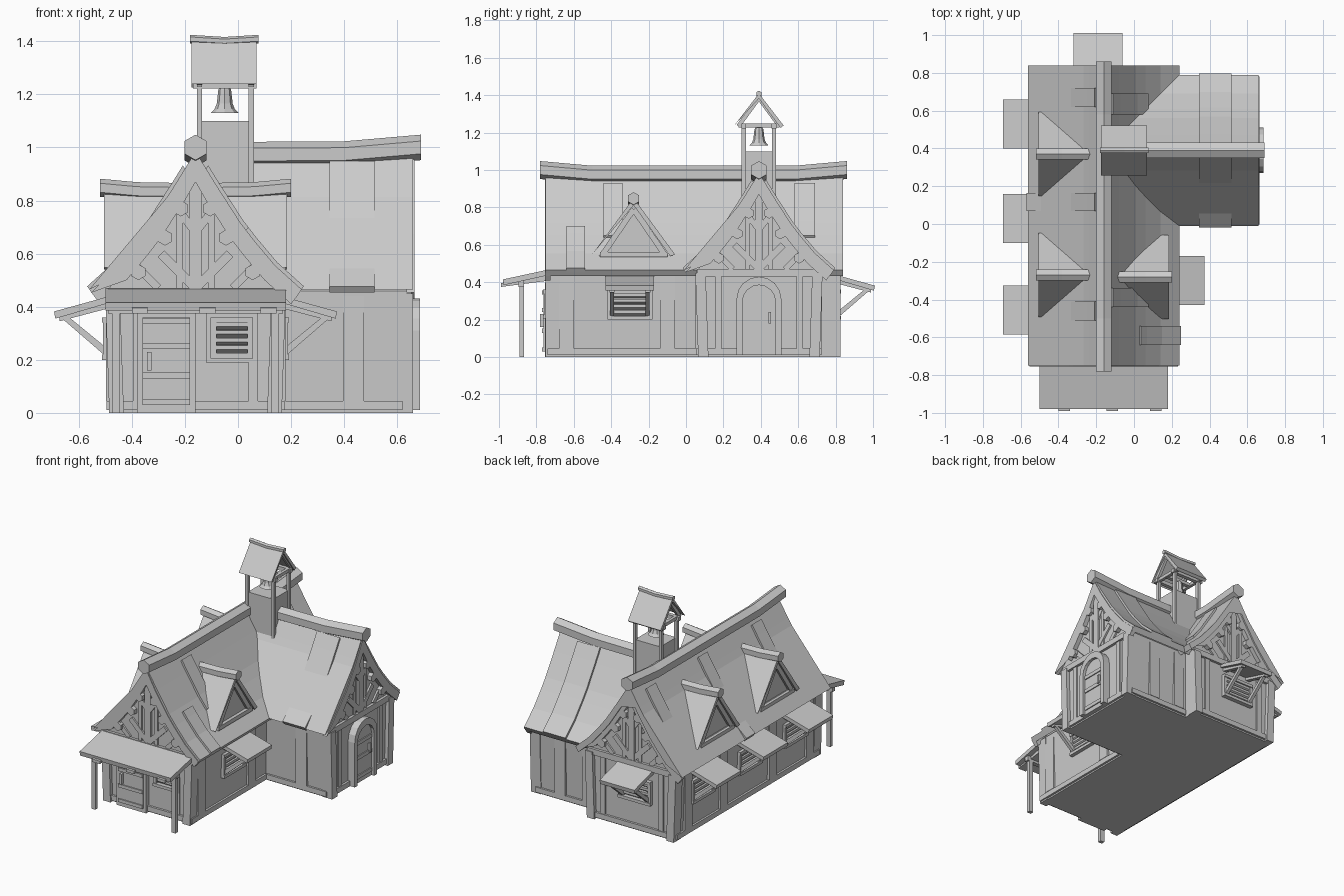
import bpy, bmesh, math
from mathutils import Matrix, Vector

if "Cube" in bpy.data.objects:
    bpy.data.objects.remove(bpy.data.objects["Cube"])

GREY = (0.6, 0.6, 0.6, 1)
mat = bpy.data.materials.new("plain grey")
mat.use_nodes = True
mat.diffuse_color = GREY
mat.node_tree.nodes["Principled BSDF"].inputs["Base Color"].default_value = GREY


def frame(x, y, deg):
    """Facade frame: local x runs along it, local -y points outward."""
    return Matrix.Translation((x, y, 0)) @ Matrix.Rotation(math.radians(deg), 4, 'Z')


def loft(name, rings, M):
    """Closed solid through rings of equal point count."""
    bm = bmesh.new()
    vs = [[bm.verts.new(M @ Vector(p)) for p in r] for r in rings]
    n = len(vs[0])
    for a, b in zip(vs, vs[1:]):
        for i in range(n):
            bm.faces.new((a[i], a[(i + 1) % n], b[(i + 1) % n], b[i]))
    bm.faces.new(vs[0])
    bm.faces.new(vs[-1])
    bmesh.ops.recalc_face_normals(bm, faces=bm.faces)
    me = bpy.data.meshes.new(name)
    bm.to_mesh(me)
    bm.free()
    me.materials.append(mat)
    ob = bpy.data.objects.new(name, me)
    bpy.context.collection.objects.link(ob)


def prism(name, pts, t0, t1, M):
    """Facade outline (x, z) pushed between outward distances t0 and t1."""
    loft(name, [[(x, -t, z) for x, z in pts] for t in (t0, t1)], M)


def side_prism(name, pts, x0, x1, M):
    """Side outline (outward, z) stretched from x0 to x1."""
    loft(name, [[(x, -d, z) for d, z in pts] for x in (x0, x1)], M)


def rect(name, x0, x1, z0, z1, t0, t1, M):
    prism(name, [(x0, z0), (x1, z0), (x1, z1), (x0, z1)], t0, t1, M)


def bar(name, p, q, w, t0, t1, M):
    p, q = Vector(p), Vector(q)
    s = (q - p).orthogonal().normalized() * w / 2
    prism(name, [p + s, q + s, q - s, p - s], t0, t1, M)


def ridge(name, stations, r, M):
    """Hexagonal beam through (outward, z) stations."""
    angs = [math.radians(90 + 60 * i) for i in range(6)]
    loft(name, [[(r * math.cos(a), -t, z + r * math.sin(a)) for a in angs]
                for t, z in stations], M)


def mirrored(half):
    return half + [(-x, z) for x, z in reversed(half) if x > 0]


# Swept roof profile, half of it
ROOF = [(0, .985), (.08, .855), (.17, .715), (.22, .65), (.3, .555), (.4, .465)]
UNDER = [(0, .94)] + [(x - .022, z - .032) for x, z in ROOF[1:]]


def roof_z(u):
    for (a, za), (b, zb) in zip(ROOF, ROOF[1:]):
        if u <= b:
            return za + (zb - za) * (u - a) / (b - a)
    return ROOF[-1][1]


def band(outer, inner):
    """Symmetric strip between two half profiles that start at the apex."""
    flip = lambda h: [(-x, z) for x, z in reversed(h)]
    return flip(outer)[:-1] + outer + inner[::-1] + flip(inner)[1:]


def building(name, M, wall0, wall1, roof0, roof1):
    body = [(-x, z) for x, z in mirrored([UNDER[0]] + UNDER[1:5] + [(.335, .46), (.32, 0)])]
    prism(name + "_walls", body, wall0, wall1, M)
    prism(name + "_roof", band(ROOF, UNDER), roof0, roof1, M)


def roof_plank(side, u0, u1, t0, t1, M):
    us = [u0] + [u for u, _ in ROOF if u0 < u < u1] + [u1]
    top = [(side * (u + .008), roof_z(u) + .012) for u in us]
    low = [(side * (u - .008), roof_z(u) - .012) for u in reversed(us)]
    prism("roof_plank", top + low, t0, t1, M)


def gable(t, M):
    """Timber framing over a gable wall at outward distance t."""
    deep = [(0, .87)] + [(x - .04, z - .055) for x, z in ROOF[1:]]
    prism("barge_board", band([(x - .008 * (x > 0), z - .012) for x, z in ROOF], deep), t, t + .03, M)
    rect("king_post", -.022, .022, .46, .9, t, t + .015, M)
    rect("tie_beam", -.33, .33, .43, .47, t, t + .018, M)
    for s in (-1, 1):
        bar("gable_brace", (0, .47), (s * .13, .6), .035, t, t + .012, M)
        bar("gable_brace", (s * .06, .47), (s * .06, .75), .025, t, t + .009, M)
        bar("gable_brace", (s * .14, .47), (s * .22, .55), .03, t, t + .012, M)
        bar("collar_brace", (0, .68), (s * .07, .77), .03, t, t + .012, M)
        prism("corner_post", [(s * .325, 0), (s * .34, .45), (s * .285, .45), (s * .27, 0)], t - .05, t + .025, M)
        rect("wall_stud", s * .2, s * .235, .04, .43, t, t + .01, M)
        for x, z in ((.055, .77), (.115, .66), (.215, .53)):
            prism("log_end", [(s * x + .03 * math.sin(k * math.pi / 3), z + .03 * math.cos(k * math.pi / 3))
                              for k in range(6)], t, t + .03, M)
    rect("sill_beam", -.32, .32, .01, .045, t, t + .015, M)


def window(x, z0, z1, hw, t, M):
    for s in (-1, 1):
        rect("window_jamb", x + s * hw, x + s * (hw - .022), z0, z1, t, t + .025, M)
    for z in (z0, z1 - .02):
        rect("window_rail", x - hw, x + hw, z, z + .02, t, t + .03, M)
    step = (z1 - z0 - .04) / 4
    for i in range(4):
        z = z0 + .02 + i * step
        side_prism("shutter_slat", [(t, z), (t + .02, z + .014), (t + .02, z + step), (t, z + step)],
                   x - hw + .02, x + hw - .02, M)


def awning(x, t, M):
    side_prism("awning", [(t, .415), (t, .44), (t + .21, .382), (t + .205, .355)], x - .13, x + .13, M)
    for s in (-1, 1):
        c = x + s * .095
        side_prism("awning_brace", [(t, .2), (t, .235), (t + .165, .37), (t + .185, .36)], c - .011, c + .011, M)
        side_prism("awning_rafter", [(t, .395), (t, .42), (t + .19, .365), (t + .19, .345)], c - .014, c + .014, M)
    window(x, .2, .36, .12, t, M)


def dormer(M):
    outer, inner = [(0, .85), (.222, .548)], [(0, .812), (.195, .54)]
    prism("dormer_roof", band(outer, inner), .05, .345, M)
    prism("dormer_wall", [(-.185, .54), (.185, .54), (0, .815)], .05, .315, M)
    for s in (-1, 1):
        bar("dormer_frame", (s * .165, .55), (0, .79), .03, .31, .332, M)
    rect("dormer_sill", -.18, .18, .535, .562, .2, .338, M)
    ridge("dormer_ridge", [(.05, .832), (.22, .835), (.36, .848)], .034, M)


# Main hall and side wing
main = frame(-.16, 0, 0)
wing = frame(0, .39, 90)
building("hall", main, -.8, .725, -.84, .75)
building("wing", wing, -.16, .635, -.16, .66)
ridge("hall_ridge", [(-.86, 1.0), (-.58, .975), (.5, .975), (.78, 1.0)], .048, main)
ridge("wing_ridge", [(-.12, .972), (.4, .975), (.69, 1.0)], .048, wing)
for x, y, deg in ((-.16, -.725, 0), (-.16, .8, 180), (.635, .39, 90)):
    gable(0, frame(x, y, deg))

# Raised roof planks
for side, u0, u1, t0, t1 in ((-1, .04, .22, -.72, -.62), (-1, .04, .22, .41, .51),
                             (-1, .04, .4, -.165, -.07), (1, .04, .23, -.69, -.58),
                             (1, .04, .23, .34, .44), (1, .19, .4, .54, .64)):
    roof_plank(side, u0, u1, t0, t1, main)
for side in (-1, 1):
    roof_plank(side, .03, .4, .345, .515, wing)

# Dormers
for y, deg in ((-.28, 90), (-.27, -90), (.37, -90)):
    dormer(frame(-.16, y, deg))

# Long walls: sills, studs, windows with awnings
right, left = frame(.163, 0, 90), frame(-.483, 0, -90)
back, front = frame(-.16, .8, 180), frame(-.16, -.725, 0)
wing_front, wing_back = frame(0, .067, 0), frame(0, .713, 180)
for M, x0, x1, studs in ((right, -.74, .06, (-.64, -.1)), (left, -.8, .72, (-.68, -.3, .22, .62)),
                         (wing_front, .17, .62, (.435,)), (wing_back, -.62, -.17, (-.435, -.23))):
    rect("wall_sill", x0, x1, .01, .045, -.02, .012, M)
    for x in studs:
        rect("wall_plank", x - .04, x + .04, .045, .44, -.02, .015, M)
awning(-.3, 0, right)
awning(.03, 0, back)
for x in (-.53, -.03, .455):
    awning(x, 0, left)

# Front door and window
rect("front_door_frame", -.22, 0, 0, .4, 0, .03, front)
rect("front_door", -.2, -.02, .03, .36, 0, .036, front)
for z in (.03, .13, .24, .335):
    rect("front_door_rail", -.2, -.02, z, z + .022, .03, .044, front)
rect("front_door_handle", -.182, -.165, .16, .23, .03, .056, front)
rect("front_window_board", .04, .235, .19, .375, 0, .012, front)
window(.137, .205, .36, .08, .01, front)

# Porch
side_prism("porch_roof", [(0, .44), (0, .47), (.255, .415), (.25, .385)], -.34, .34, front)
side_prism("porch_beam", [(.14, .375), (.14, .42), (.17, .41), (.17, .375)], -.33, .33, front)
for x in (-.21, .045, .275):
    side_prism("porch_rafter", [(0, .41), (0, .445), (.265, .395), (.265, .375)], x - .03, x + .03, front)
for s in (-1, 1):
    rect("porch_post", s * .285, s * .315, 0, .4, .14, .165, front)


# Arched side door
def arch(hw, top):
    arc = [(hw * math.cos(a), top - hw + hw * math.sin(a))
           for a in (math.pi * k / 8 for k in range(9))]
    return [(hw, .01)] + arc + [(-hw, .01)]


door = frame(.635, .39, 90)
prism("arch_frame", arch(.12, .43) + arch(.088, .385)[::-1], 0, .05, door)
prism("arch_door", arch(.09, .387), 0, .03, door)
for z in (.04, .17, .27):
    rect("arch_door_rail", -.085, .085, z, z + .025, .03, .037, door)
rect("arch_door_handle", .05, .065, .18, .24, .03, .046, door)

# Bell tower
tower = frame(-.05, .39, 90)
rect("tower_base", -.085, .085, .6, 1.1, -.09, .1, tower)
for s in (-1, 1):
    for t in (-.105, .09):
        rect("tower_post", s * .07, s * .092, .8, 1.25, t, t + .02, tower)
    rect("tower_plate", s * .068, s * .094, 1.222, 1.248, -.12, .12, tower)
for t in (-.105, .09):
    rect("tower_tie", -.11, .11, 1.228, 1.25, t, t + .02, tower)
    bar("tower_rafter", (-.11, 1.235), (0, 1.385), .022, t, t + .02, tower)
    bar("tower_rafter", (.11, 1.235), (0, 1.385), .022, t, t + .02, tower)
rect("bell_beam", -.012, .012, 1.225, 1.248, -.1, .1, tower)
prism("tower_roof", band([(0, 1.41), (.132, 1.238)], [(0, 1.383), (.115, 1.225)]), -.125, .12, tower)
ridge("tower_ridge", [(-.13, 1.408), (0, 1.4), (.127, 1.408)], .016, tower)
loft("bell", [[(r * math.cos(k * math.pi / 4), r * math.sin(k * math.pi / 4), z) for k in range(8)]
              for r, z in ((.012, 1.235), (.024, 1.218), (.03, 1.165), (.038, 1.145), (.052, 1.13))], tower)
